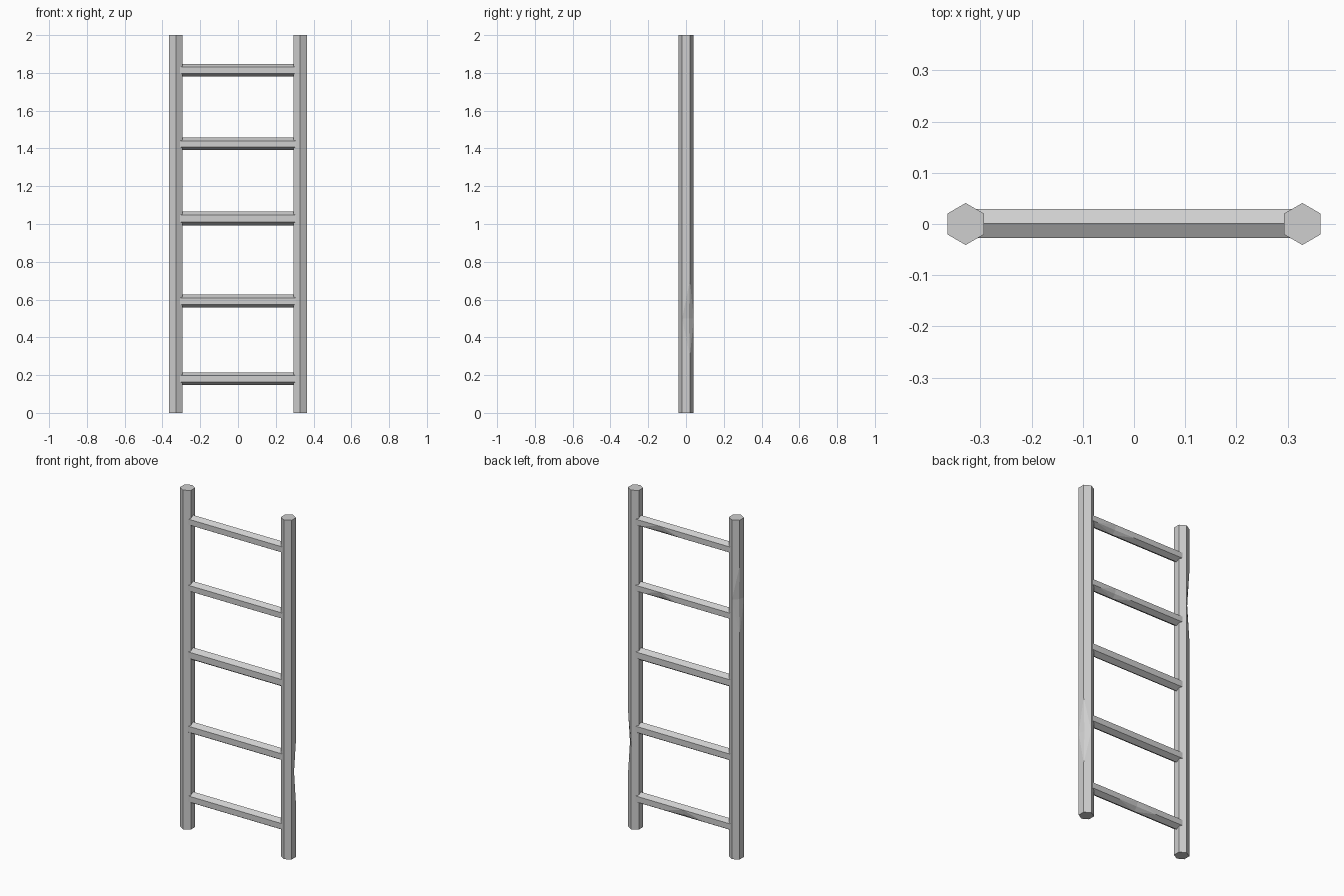
import bpy, bmesh, math
from mathutils import Vector

cube = bpy.data.objects.get("Cube")
if cube:
    bpy.data.objects.remove(cube)

grey = bpy.data.materials.new("worn_grey")
grey.use_nodes = True
colour = (0.62, 0.62, 0.62, 1)
grey.diffuse_color = colour
grey.node_tree.nodes["Principled BSDF"].inputs["Base Color"].default_value = colour


def hex_bar(name, centre, axis, half_length, corners, chip=None):
    """Six-sided bar along an axis; chip = (corner, middle, half width, depth)."""
    stations = [-half_length, half_length]
    if chip:
        corner, middle, reach, depth = chip
        stations[1:1] = [middle - reach, middle, middle + reach]
    bm = bmesh.new()
    rings = []
    for i, t in enumerate(stations):
        ring = []
        for k, c in enumerate(corners):
            scale = 1.0
            if chip and i == 2 and k == corner:
                scale = 1 - depth / c.length
            ring.append(bm.verts.new(centre + axis * t + c * scale))
        rings.append(ring)

    # sides, with the quads around a chip split so that it stays narrow
    for i in range(len(rings) - 1):
        for k in range(6):
            n = (k + 1) % 6
            a, b, c, d = rings[i][k], rings[i][n], rings[i + 1][n], rings[i + 1][k]
            if chip and i in (1, 2) and corner in (k, n):
                if (i == 1) == (k == corner):
                    bm.faces.new((a, b, c))
                    bm.faces.new((a, c, d))
                else:
                    bm.faces.new((a, b, d))
                    bm.faces.new((b, c, d))
            else:
                bm.faces.new((a, b, c, d))
    bm.faces.new(rings[0])
    bm.faces.new(rings[-1])
    bmesh.ops.recalc_face_normals(bm, faces=bm.faces)
    mesh = bpy.data.meshes.new(name)
    bm.to_mesh(mesh)
    bm.free()
    mesh.materials.append(grey)
    obj = bpy.data.objects.new(name, mesh)
    bpy.context.collection.objects.link(obj)
    return obj


angles = [math.radians(30 + 60 * k) for k in range(6)]

# upright posts, each with one chipped back edge
post_corners = [Vector((math.cos(a), math.sin(a), 0)) * 0.041 for a in angles]
for name, x, chip in (("left_post", 0.329, (0, -0.5, 0.2, 0.011)),
                      ("right_post", -0.329, (2, 0.53, 0.2, 0.011))):
    hex_bar(name, Vector((x, 0, 1)), Vector((0, 0, 1)), 1.0, post_corners, chip)

# rungs from bottom to top: height, half height, chip on the lower back edge
rungs = [(0.181, 0.034, (5, 0.0, 0.13, 0.008)),
         (0.592, 0.035, None),
         (1.029, 0.037, None),
         (1.424, 0.033, (5, 0.15, 0.11, 0.008)),
         (1.814, 0.033, (5, 0.15, 0.13, 0.008))]
for i, (z, half_height, chip) in enumerate(rungs):
    corners = [Vector((0, math.cos(a) * 0.033, math.sin(a) * half_height)) for a in angles]
    hex_bar(f"rung_{i + 1}", Vector((0, 0.001, z)), Vector((1, 0, 0)), 0.315, corners, chip)
